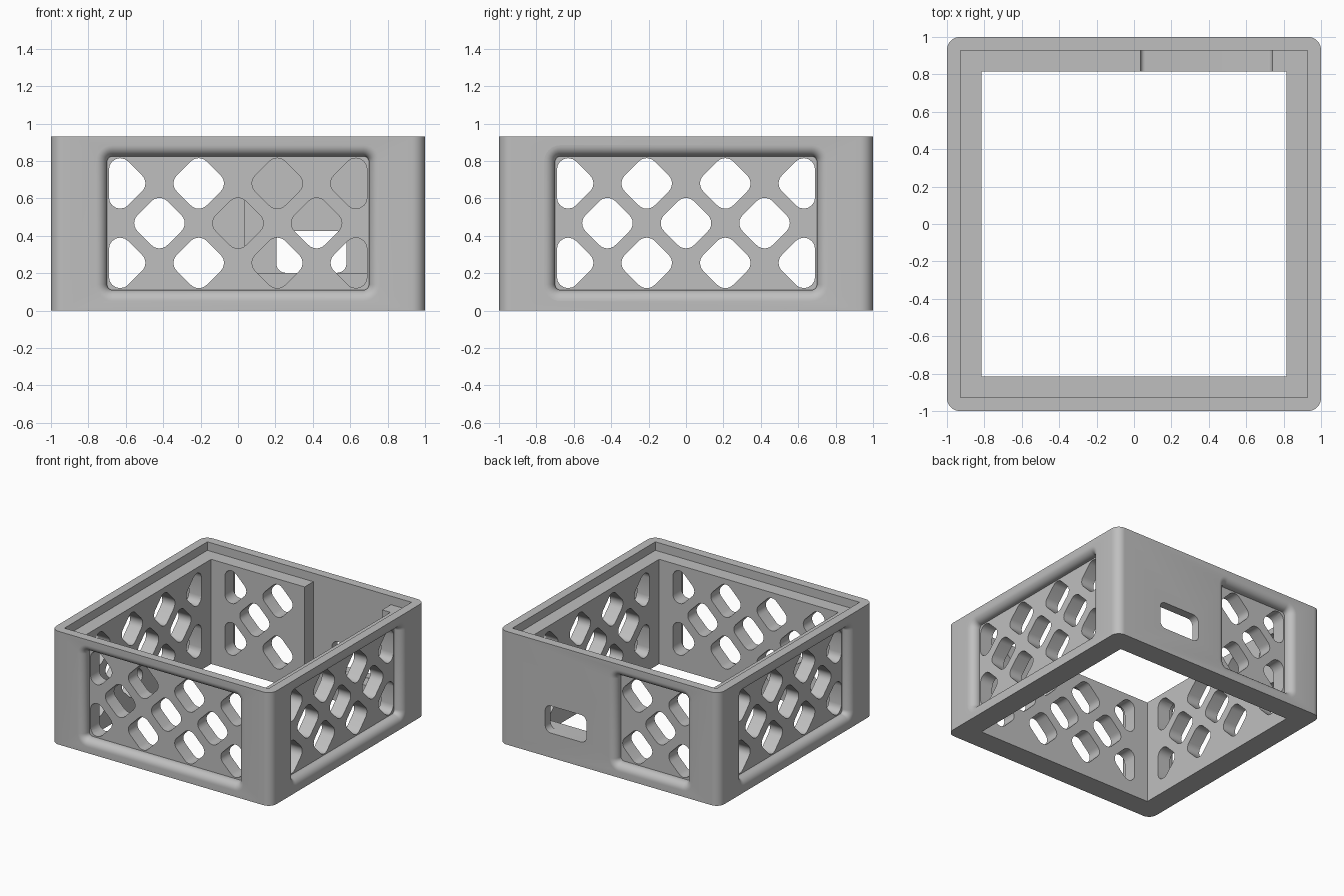
import bpy, bmesh, math
from mathutils import Matrix

if "Cube" in bpy.data.objects:
    bpy.data.objects.remove(bpy.data.objects["Cube"])

HEIGHT = 0.93
MID = 0.4675       # lattice centre height
STEP = 0.2125      # lattice spacing
ROUND = 0.06       # lattice hole corner radius


def rounded(core, r, seg=6):
    """Outline of a counter-clockwise convex polygon grown by radius r."""
    out = []
    n = len(core)
    for i, (x, y) in enumerate(core):
        px, py = core[i - 1]
        nx, ny = core[(i + 1) % n]
        a = math.atan2(y - py, x - px) - math.pi / 2
        b = math.atan2(ny - y, nx - x) - math.pi / 2
        sweep = (b - a) % math.tau
        for k in range(seg + 1):
            t = a + sweep * k / seg
            out.append((x + r * math.cos(t), y + r * math.sin(t)))
    return out


def rect(x0, x1, y0, y1, inset=0.0):
    x0, x1, y0, y1 = x0 + inset, x1 - inset, y0 + inset, y1 - inset
    return [(x0, y0), (x1, y0), (x1, y1), (x0, y1)]


def loft(bm, rings, turn=Matrix.Identity(4)):
    """Closed solid through rings of 3D points."""
    loops = [[bm.verts.new(turn @ Matrix.Translation(p).translation) for p in ring] for ring in rings]
    for a, b in zip(loops, loops[1:]):
        for i in range(len(a)):
            j = (i + 1) % len(a)
            bm.faces.new((a[i], a[j], b[j], b[i]))
    bm.faces.new(loops[0])
    bm.faces.new(loops[-1])


def upright(bm, outline, z0, z1):
    loft(bm, [[(x, y, z) for x, y in outline] for z in (z0, z1)])


def through_wall(bm, layers, side):
    """layers: (outline, depth behind the wall face); side: quarter turns."""
    turn = Matrix.Rotation(side * math.pi / 2, 4, 'Z')
    loft(bm, [[(u, depth - 1, z) for u, z in outline] for outline, depth in layers], turn)


def finish(name, bm):
    bmesh.ops.recalc_face_normals(bm, faces=bm.faces)
    mesh = bpy.data.meshes.new(name)
    bm.to_mesh(mesh)
    bm.free()
    obj = bpy.data.objects.new(name, mesh)
    bpy.context.collection.objects.link(obj)
    return obj


# Outer block with rounded upright corners
bm = bmesh.new()
upright(bm, rounded(rect(-1, 1, -1, 1, 0.07), 0.07, 10), 0, HEIGHT)
frame = finish("lattice_frame", bm)

# Central opening
opening = bmesh.new()
upright(opening, rect(-0.815, 0.815, -0.815, 0.815), -0.2, 1.2)

# Stepped ledge around the top
ledge = bmesh.new()
upright(ledge, rect(-0.928, 0.928, -0.928, 0.928), HEIGHT - 0.07, 1.2)

# Pocket inside the back wall, open at the top
pocket = bmesh.new()
through_wall(pocket, [(rounded(rect(-0.74, -0.035, 0.2, 1.2, 0.025), 0.025), d)
                      for d in (0.072, 0.4)], 2)

# Soft-edged panel recesses on four walls, and the slot in the back
recesses = bmesh.new()
holes = bmesh.new()
for side in range(4):
    back = side == 2
    core = rect(0.06 if back else -0.7, 0.7, 0.11, 0.825, 0.03)
    layers = [(rounded(core, 0.03 + ROUND), -0.1)]
    for k in range(9):
        t = k / 8 * math.pi / 2
        layers.append((rounded(core, 0.03 + ROUND * (1 - math.sin(t))), ROUND * (1 - math.cos(t))))
    layers.append((rounded(core, 0.03), 0.07))
    through_wall(recesses, layers, side)

    # Staggered diamond holes, halved at the panel ends
    for row in (-1, 0, 1):
        for col in ((-2, 0, 2) if row == 0 else (-3, -1, 1, 3)):
            if back and col <= 0:
                continue
            u, z, a = col * 0.21, MID + row * STEP, 0.075
            diamond = [(u + a, z), (u, z + a), (u - a, z), (u, z - a)]
            if col == 3:
                diamond.pop(0)
            elif col == -3:
                diamond.pop(2)
            shape = rounded(diamond, ROUND)
            through_wall(holes, [(shape, d) for d in (0.03, 0.25)], side)

through_wall(recesses, [(rounded(rect(-0.58, -0.205, 0.202, 0.425, 0.05), 0.05), d)
                        for d in (-0.1, 0.1)], 2)

# Cut everything out of the block
bpy.context.view_layer.objects.active = frame
for name, cut in (("opening", opening), ("ledge", ledge), ("pocket", pocket),
                  ("recesses", recesses), ("holes", holes)):
    cutter = finish(name + "_cutter", cut)
    cutter.hide_render = True
    mod = frame.modifiers.new(name, 'BOOLEAN')
    mod.operation = 'DIFFERENCE'
    mod.solver = 'EXACT'
    mod.object = cutter
    bpy.ops.object.modifier_apply(modifier=mod.name)
    bpy.data.objects.remove(cutter)

# Plain grey finish
grey = bpy.data.materials.new("plain_grey")
grey.use_nodes = True
colour = (0.52, 0.52, 0.52, 1)
grey.diffuse_color = colour
grey.node_tree.nodes["Principled BSDF"].inputs["Base Color"].default_value = colour
frame.data.materials.clear()
frame.data.materials.append(grey)

bpy.ops.object.select_all(action='DESELECT')
frame.select_set(True)
bpy.ops.object.shade_smooth_by_angle(angle=math.radians(30))
